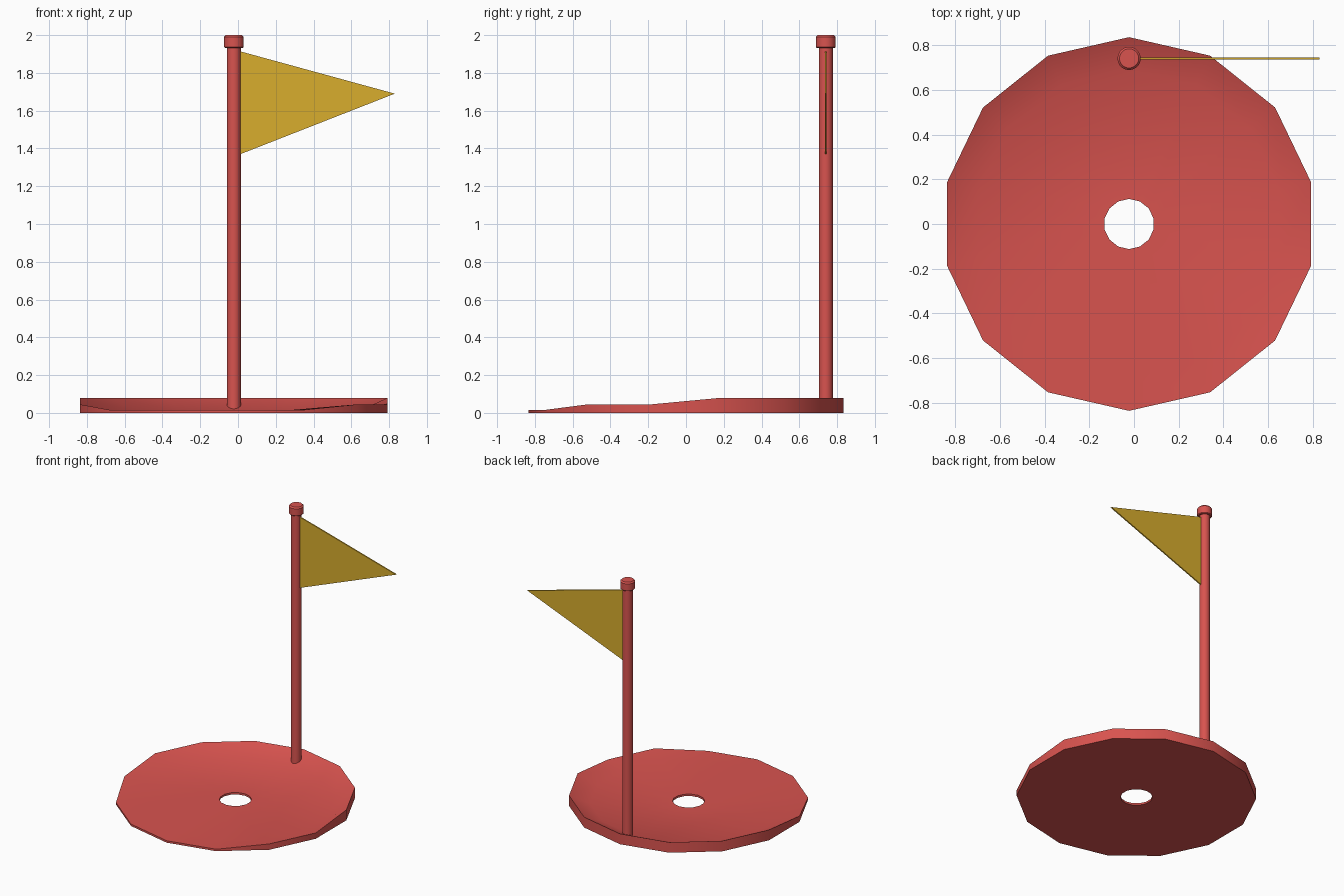
import bpy, bmesh, math

if "Cube" in bpy.data.objects:
    bpy.data.objects.remove(bpy.data.objects["Cube"], do_unlink=True)

CX = -0.022          # shared x of disc and pole
POLE_Y = 0.74
SIDES = 14
FLOOR = 0.015        # height of the flat dish floor


def material(name, rgb):
    m = bpy.data.materials.new(name)
    m.use_nodes = True
    m.diffuse_color = (*rgb, 1)
    m.node_tree.nodes["Principled BSDF"].inputs["Base Color"].default_value = (*rgb, 1)
    return m


red = material("red", (0.69, 0.087, 0.078))
yellow = material("yellow", (0.69, 0.42, 0.027))


def finish(name, bm, mat, smooth=True):
    bmesh.ops.recalc_face_normals(bm, faces=bm.faces)
    mesh = bpy.data.meshes.new(name)
    bm.to_mesh(mesh)
    bm.free()
    ob = bpy.data.objects.new(name, mesh)
    bpy.context.collection.objects.link(ob)
    mesh.materials.append(mat)
    if smooth:
        bpy.ops.object.select_all(action='DESELECT')
        ob.select_set(True)
        bpy.context.view_layer.objects.active = ob
        bpy.ops.object.shade_smooth_by_angle(angle=math.radians(30))
    return ob


def bridge(bm, a, b):
    n = len(a)
    for i in range(n):
        j = (i + 1) % n
        bm.faces.new((a[i], a[j], b[j], b[i]))


# Dished disc: a low front lip that steps up towards the back
def lip_height(x, y):
    if y > 0:
        return 0.08
    if y > -0.3 or (y > -0.6 and x > 0):
        return 0.045
    return FLOOR


bm = bmesh.new()


def ring(radius, height):
    verts = []
    for i in range(SIDES):
        a = math.pi / 2 + math.tau * i / SIDES
        x, y = radius * math.cos(a), radius * math.sin(a)
        verts.append(bm.verts.new((CX + x, y, height(x, y))))
    return verts


def ground(x, y):
    return 0


def floor(x, y):
    return FLOOR


rings = [ring(0.112, ground), ring(0.112, floor), ring(0.69, floor),
         ring(0.835, lip_height), ring(0.835, ground)]
for k in range(len(rings)):
    bridge(bm, rings[k], rings[(k + 1) % len(rings)])
finish("base_disc", bm, red)


# Turned parts: pole and its cap
def lathe(name, profile, mat, sides=20):
    bm = bmesh.new()
    loops = []
    for r, z in profile:
        loops.append([bm.verts.new((CX + r * math.cos(math.tau * i / sides),
                                    POLE_Y + r * math.sin(math.tau * i / sides), z))
                      for i in range(sides)])
    for a, b in zip(loops, loops[1:]):
        bridge(bm, a, b)
    bm.faces.new(loops[0])
    bm.faces.new(loops[-1])
    return finish(name, bm, mat)


lathe("pole", [(0.037, 0.005), (0.037, 1.95)], red)
lathe("pole_cap", [(0.047, 1.932), (0.052, 1.937), (0.052, 1.99), (0.043, 2.0)], red)

# Triangular flag
bm = bmesh.new()
corners = [(0.008, 1.915), (0.83, 1.69), (0.008, 1.368)]
front, back = [[bm.verts.new((x, POLE_Y + s * 0.005, z)) for x, z in corners]
               for s in (-1, 1)]
bm.faces.new(front)
bm.faces.new(back)
bridge(bm, front, back)
finish("flag", bm, yellow, smooth=False)
